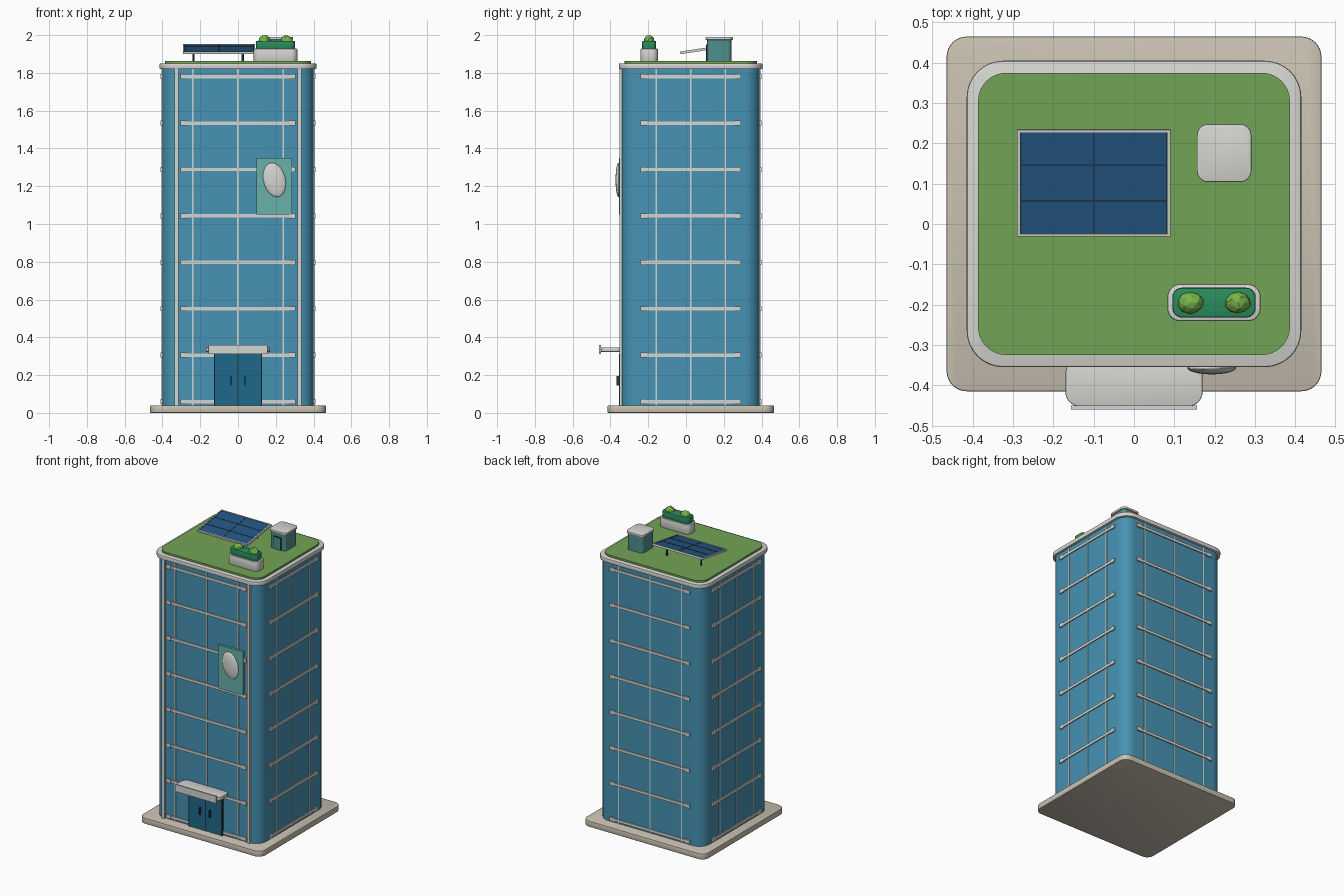
import bpy, bmesh, math, random
from mathutils import Matrix, Vector

if "Cube" in bpy.data.objects:
    bpy.data.objects.remove(bpy.data.objects["Cube"])

random.seed(4)


def mat(name, r, g, b):
    m = bpy.data.materials.new(name)
    m.diffuse_color = tuple((c / 255) ** 2.2 for c in (r, g, b)) + (1,)
    m.use_nodes = True
    m.node_tree.nodes["Principled BSDF"].inputs["Base Color"].default_value = m.diffuse_color
    return m


GLASS = mat("glass_blue", 72, 145, 178)
STONE = mat("stone", 200, 192, 176)
TRIM = mat("trim", 212, 213, 208)
LAWN = mat("lawn", 114, 162, 86)
DOOR = mat("door_blue", 36, 104, 138)
DARK = mat("dark", 40, 58, 66)
TEAL = mat("teal", 80, 142, 140)
SIGN = mat("sign_teal", 104, 176, 170)
CELL = mat("solar_blue", 40, 86, 130)
HEDGE = mat("hedge", 46, 140, 92)
BUSH = mat("bush", 120, 180, 76)


def finish(name, bm, material, smooth=True):
    bmesh.ops.recalc_face_normals(bm, faces=bm.faces[:])
    me = bpy.data.meshes.new(name)
    bm.to_mesh(me)
    bm.free()
    me.materials.append(material)
    ob = bpy.data.objects.new(name, me)
    bpy.context.collection.objects.link(ob)
    if smooth:
        bpy.ops.object.select_all(action='DESELECT')
        ob.select_set(True)
        bpy.context.view_layer.objects.active = ob
        bpy.ops.object.shade_smooth_by_angle(angle=math.radians(30))
    return ob


def boxes(name, spans, material, matrix=None):
    """One object from several (x0, x1, y0, y1, z0, z1) boxes."""
    bm = bmesh.new()
    for x0, x1, y0, y1, z0, z1 in spans:
        m = Matrix.Translation(((x0 + x1) / 2, (y0 + y1) / 2, (z0 + z1) / 2)) \
            @ Matrix.Diagonal((x1 - x0, y1 - y0, z1 - z0, 1))
        bmesh.ops.create_cube(bm, size=1, matrix=m)
    if matrix:
        bm.transform(matrix)
    return finish(name, bm, material, False)


def slab(name, x0, x1, y0, y1, z0, z1, r, material, bevel=0.0):
    """Upright block with rounded corners and an optional soft rim."""
    bm = bmesh.new()
    pts = []
    for i, (cx, cy) in enumerate([(x1 - r, y1 - r), (x0 + r, y1 - r),
                                  (x0 + r, y0 + r), (x1 - r, y0 + r)]):
        for k in range(9):
            a = math.pi / 2 * (i + k / 8)
            pts.append(bm.verts.new((cx + r * math.cos(a), cy + r * math.sin(a), z0)))
    f = bm.faces.new(pts)
    up = bmesh.ops.extrude_face_region(bm, geom=[f])["geom"]
    bmesh.ops.translate(bm, vec=(0, 0, z1 - z0),
                        verts=[v for v in up if isinstance(v, bmesh.types.BMVert)])
    if bevel:
        rim = [e for e in bm.edges if abs(e.verts[0].co.z - e.verts[1].co.z) < 1e-6]
        bmesh.ops.bevel(bm, geom=rim, offset=bevel, segments=2, affect='EDGES', profile=0.5)
    return finish(name, bm, material)


# Base, tower and roof
CY, HX, HY = 0.025, 0.40, 0.365
slab("base_plinth", -0.465, 0.465, -0.415, 0.465, 0, 0.04, 0.05, STONE, 0.004)
slab("glass_tower", -HX, HX, CY - HY, CY + HY, 0.04, 1.83, 0.08, GLASS)
slab("roof_slab", -0.415, 0.415, -0.355, 0.405, 1.82, 1.85, 0.09, TRIM, 0.005)
slab("roof_lawn", -0.387, 0.387, -0.325, 0.375, 1.848, 1.863, 0.07, LAWN)

# Floor bands and mullions, one set per side, built facing -y then turned
for i, side in enumerate(["front", "right", "back", "left"]):
    depth, half, step = (HY, 0.305, 0.24) if i % 2 == 0 else (HX, 0.267, 0.183)
    turn = Matrix.Translation((0, CY, 0)) @ Matrix.Rotation(i * math.pi / 2, 4, 'Z')
    bands = []
    for k in range(8):
        z = 0.06 + 0.2457 * k
        bands.append((-half, half, -depth - 0.007, -depth + 0.01, z - 0.009, z + 0.009))
        for s in (-1, 1):
            c = s * (half - 0.018)
            bands.append((c - 0.018, c + 0.018, -depth - 0.009, -depth + 0.01,
                          z - 0.013, z + 0.013))
    boxes(side + "_floor_bands", bands, TRIM, turn)
    boxes(side + "_mullions", [(k * step - 0.004, k * step + 0.004, -depth - 0.004,
                                -depth + 0.01, 0.04, 1.82) for k in (-1, 0, 1)], TRIM, turn)

# Front pilasters
boxes("front_pilasters", [(s * 0.325 - 0.01, s * 0.325 + 0.01, -0.352, -0.33, 0.04, 1.822)
                          for s in (-1, 1)], TRIM)

# Entrance
boxes("entrance_doors", [(-0.122, -0.002, -0.353, -0.33, 0.04, 0.315),
                         (0.002, 0.122, -0.353, -0.33, 0.04, 0.315)], DOOR)
boxes("door_frame", [(-0.128, -0.121, -0.356, -0.33, 0.04, 0.315),
                     (0.121, 0.128, -0.356, -0.33, 0.04, 0.315),
                     (-0.003, 0.003, -0.354, -0.33, 0.04, 0.315)], DARK)
boxes("door_handles", [(s * 0.038 - 0.003, s * 0.038 + 0.003, -0.369, -0.35, 0.145, 0.195)
                       for s in (-1, 1)], DARK)
slab("entrance_canopy", -0.17, 0.17, -0.452, -0.335, 0.323, 0.347, 0.035, TRIM, 0.003)
boxes("canopy_fascia", [(-0.156, 0.156, -0.46, -0.45, 0.311, 0.36)], TRIM)

# Wall panel with a plain oval relief
boxes("wall_panel", [(0.098, 0.286, -0.355, -0.335, 1.05, 1.35)], SIGN)
bm = bmesh.new()
bmesh.ops.create_uvsphere(bm, u_segments=32, v_segments=16, radius=1)
bm.transform(Matrix.Translation((0.193, -0.357, 1.233)) @ Matrix.Rotation(math.radians(-14), 4, 'Y')
             @ Matrix.Diagonal((0.058, 0.016, 0.092, 1)))
finish("oval_relief", bm, TRIM)

# Tilted solar panel on posts
tilt = Matrix.Translation((-0.10, 0.1025, 1.925)) @ Matrix.Rotation(math.atan(0.04 / 0.265), 4, 'X')
W, H = 0.19, 0.134
boxes("solar_frame", [(-W, W, -H, -H + 0.007, -0.006, 0.008), (-W, W, H - 0.007, H, -0.006, 0.008),
                      (-W, -W + 0.007, -H, H, -0.006, 0.008), (W - 0.007, W, -H, H, -0.006, 0.008)],
      TRIM, tilt)
boxes("solar_cells", [(-W + 0.005, W - 0.005, -H + 0.005, H - 0.005, -0.005, 0.005)], CELL, tilt)
boxes("solar_grid", [(x - 0.002, x + 0.002, -H + 0.007, H - 0.007, 0, 0.0065)
                     for x in (-0.181, 0, 0.181)]
      + [(-W + 0.007, W - 0.007, y - 0.002, y + 0.002, 0, 0.0065) for y in (-0.045, 0.045)],
      DARK, tilt)
bm = bmesh.new()
for x in (-0.235, 0.025):
    bmesh.ops.create_cone(bm, cap_ends=True, segments=12, radius1=0.006, radius2=0.006, depth=0.07,
                          matrix=Matrix.Translation((x, 0.17, 1.895)))
finish("solar_posts", bm, DARK)

# Roof access hut
slab("roof_hut", 0.163, 0.284, 0.111, 0.241, 1.86, 1.978, 0.022, TEAL)
slab("hut_cap", 0.156, 0.291, 0.104, 0.248, 1.975, 1.99, 0.028, TRIM, 0.003)
boxes("hut_door", [(0.195, 0.252, 0.107, 0.12, 1.863, 1.95)], DARK)
boxes("hut_door_panel", [(0.201, 0.246, 0.105, 0.12, 1.863, 1.944)], TEAL)

# Planter with hedge and faceted bushes
slab("planter", 0.083, 0.314, -0.241, -0.149, 1.86, 1.928, 0.032, TRIM, 0.004)
slab("hedge", 0.095, 0.302, -0.232, -0.158, 1.925, 1.97, 0.024, HEDGE, 0.005)
for k, x in enumerate((0.14, 0.258)):
    bm = bmesh.new()
    bmesh.ops.create_icosphere(bm, subdivisions=2, radius=0.033)
    for v in bm.verts:
        v.co *= random.uniform(0.92, 1.06)
        v.co.y *= 0.85
    bm.transform(Matrix.Translation((x, -0.195, 1.967)))
    finish("bush_%d" % (k + 1), bm, BUSH, False)
